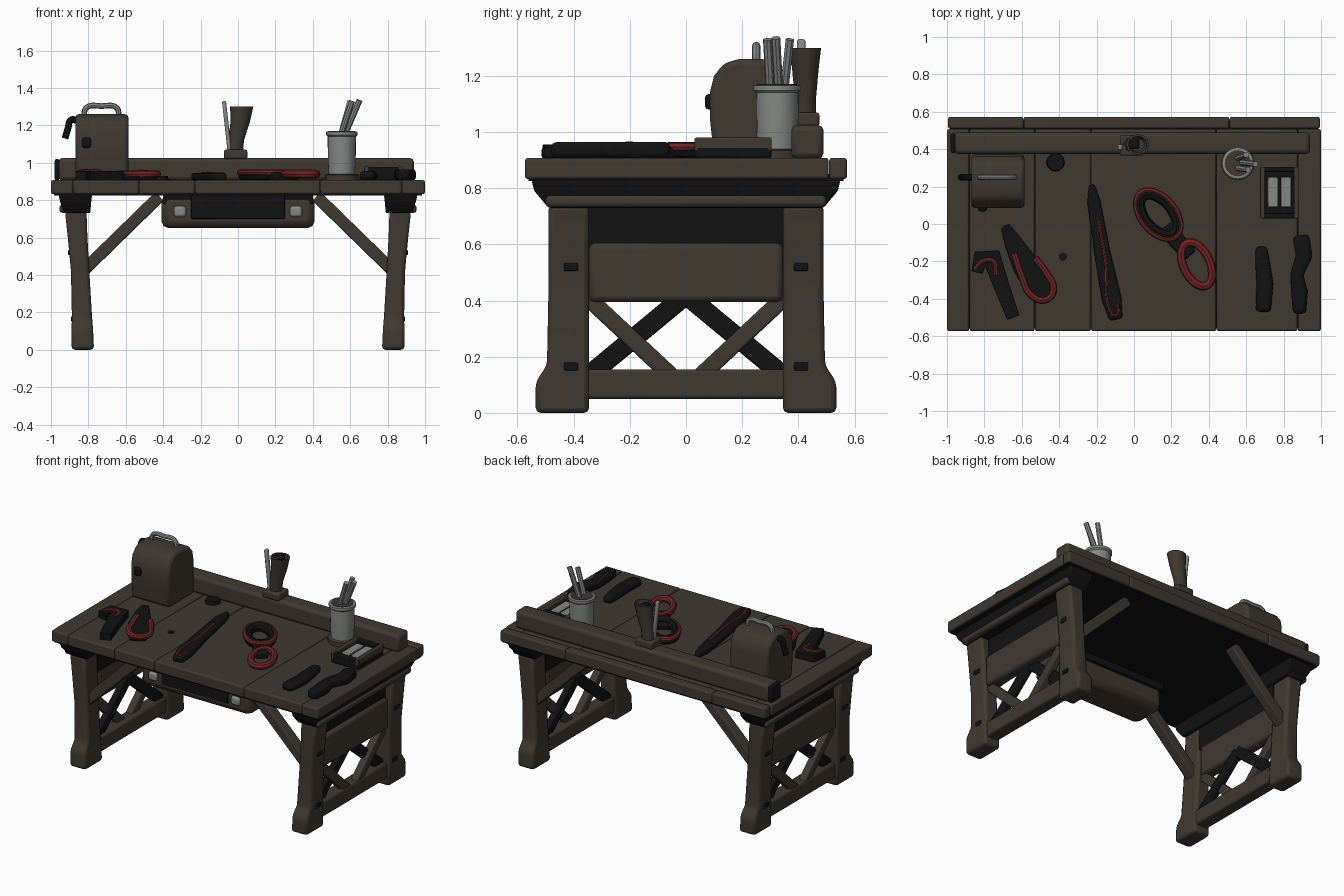
import bpy, bmesh, math
from mathutils import Vector


def material(name, rgb):
    m = bpy.data.materials.new(name)
    m.diffuse_color = (*rgb, 1)
    return m


BROWN = material("dark_wood", (0.052, 0.040, 0.030))
BLACK = material("black", (0.006, 0.006, 0.006))
RED = material("red", (0.17, 0.018, 0.018))
GREY = material("metal_grey", (0.24, 0.25, 0.24))


def finish(name, bm, mat, bevel=0.0, seg=2):
    bmesh.ops.recalc_face_normals(bm, faces=bm.faces[:])
    me = bpy.data.meshes.new(name)
    bm.to_mesh(me)
    bm.free()
    me.materials.append(mat)
    ob = bpy.data.objects.new(name, me)
    bpy.context.collection.objects.link(ob)
    if bevel:
        b = ob.modifiers.new("bevel", 'BEVEL')
        b.width, b.segments, b.limit_method = bevel, seg, 'ANGLE'
    return ob


def loft(name, rings, mat, bevel=0.0, seg=2):
    """Skin a list of equal-length point rings and cap both ends."""
    bm = bmesh.new()
    vs = [[bm.verts.new(p) for p in r] for r in rings]
    n = len(vs[0])
    for a, b in zip(vs, vs[1:]):
        for i in range(n):
            bm.faces.new((a[i], a[(i + 1) % n], b[(i + 1) % n], b[i]))
    bm.faces.new(vs[0])
    bm.faces.new(vs[-1])
    return finish(name, bm, mat, bevel, seg)


def rect(x0, x1, y0, y1, z):
    return [(x0, y0, z), (x1, y0, z), (x1, y1, z), (x0, y1, z)]


def box(name, x0, x1, y0, y1, z0, z1, mat, bevel=0.012):
    return loft(name, [rect(x0, x1, y0, y1, z0), rect(x0, x1, y0, y1, z1)], mat, bevel)


def beam(name, p, q, side, w, h, mat, bevel=0.008):
    """Straight bar from p to q; w is measured along the side direction."""
    p, q, s = Vector(p), Vector(q), Vector(side)
    u = (q - p).normalized().cross(s).normalized()
    ring = [s * w / 2 + u * h / 2, -s * w / 2 + u * h / 2, -s * w / 2 - u * h / 2, s * w / 2 - u * h / 2]
    return loft(name, [[p + r for r in ring], [q + r for r in ring]], mat, bevel)


def lathe(name, profile, mat, x, y, n=24):
    rings = [[(x + r * math.cos(2 * math.pi * i / n), y + r * math.sin(2 * math.pi * i / n), z)
              for i in range(n)] for r, z in profile]
    return loft(name, rings, mat)


def strap(name, pts, z0, z1, mat, bevel=0.012):
    """Flat tool body: centre line of (x, y, width) extruded upward."""
    left, right = [], []
    for i, (x, y, w) in enumerate(pts):
        a, b = pts[max(i - 1, 0)], pts[min(i + 1, len(pts) - 1)]
        d = Vector((b[0] - a[0], b[1] - a[1])).normalized()
        left.append((x - d.y * w / 2, y + d.x * w / 2))
        right.append((x + d.y * w / 2, y - d.x * w / 2))
    outline = left + right[::-1]
    return loft(name, [[(x, y, z) for x, y in outline] for z in (z0, z1)], mat, bevel)


def tube(name, pts, r, mat, cyclic=False):
    cu = bpy.data.curves.new(name, 'CURVE')
    cu.dimensions, cu.bevel_depth, cu.bevel_resolution = '3D', r, 2
    cu.resolution_u, cu.use_fill_caps = 6, True
    sp = cu.splines.new('BEZIER')
    sp.bezier_points.add(len(pts) - 1)
    for bp, p in zip(sp.bezier_points, pts):
        bp.co = p
        bp.handle_left_type = bp.handle_right_type = 'AUTO'
    sp.use_cyclic_u = cyclic
    cu.materials.append(mat)
    ob = bpy.data.objects.new(name, cu)
    bpy.context.collection.objects.link(ob)
    bpy.ops.object.select_all(action='DESELECT')
    bpy.context.view_layer.objects.active = ob
    ob.select_set(True)
    bpy.ops.object.convert(target='MESH')
    return ob


def oval(cx, cy, a, b, deg, z, n=12):
    t = math.radians(deg)
    out = []
    for i in range(n):
        u, v = a * math.cos(2 * math.pi * i / n), b * math.sin(2 * math.pi * i / n)
        out.append((cx + u * math.cos(t) - v * math.sin(t), cy + u * math.sin(t) + v * math.cos(t), z))
    return out


# Tabletop: planks, back strip, dark underside
seams = [-1.0, -0.88, -0.53, -0.23, 0.44, 0.875, 1.0]
for a, b in zip(seams, seams[1:]):
    box("top_plank", a + 0.001, b - 0.001, -0.573, 0.508, 0.832, 0.908, BROWN, 0.01)
for a, b in ((-0.995, -0.59), (-0.59, 0.51), (0.51, 0.995)):
    box("back_strip", a + 0.001, b - 0.001, 0.51, 0.573, 0.832, 0.908, BROWN, 0.01)
box("tabletop_underside", -0.985, 0.985, -0.56, 0.56, 0.825, 0.85, BLACK, 0)
# Raised rail along the back
box("back_rail", -0.96, 0.94, 0.375, 0.49, 0.905, 1.025, BROWN, 0.02)
box("rail_end_cap", -0.98, -0.955, 0.38, 0.485, 0.905, 1.02, BLACK, 0.01)

# Two leg frames
for s in (-1, 1):
    loft("leg_frame_moulding", [rect(s * 0.79, s * 0.93, -0.49, 0.49, 0.73),
                                rect(s * 0.785, s * 0.95, -0.54, 0.54, 0.79),
                                rect(s * 0.78, s * 0.96, -0.55, 0.55, 0.828)], BLACK, 0.008)
    box("leg_frame_beam", *sorted((s * 0.80, s * 0.955)), -0.5, 0.5, 0.732, 0.775, BROWN, 0.015)
    for t in (-1, 1):
        rings = [(0, .77, .89, .535), (.11, .775, .89, .535), (.17, .78, .888, .495),
                 (.42, .795, .893, .49), (.60, .805, .91, .49), (.74, .81, .925, .49)]
        loft("leg", [rect(s * a, s * b, t * 0.345, t * c, z) for z, a, b, c in rings], BROWN, 0.018)
        for z, x in ((0.165, 0.888), (0.52, 0.902)):
            box("leg_bolt", *sorted((s * (x - 0.02), s * (x + 0.006))), t * 0.41 - 0.025, t * 0.41 + 0.025,
                z - 0.014, z + 0.014, BLACK, 0.004)
        # Diagonal knee braces under the top
        beam("knee_brace", (s * 0.83, t * 0.42, 0.42), (s * 0.42, t * 0.42, 0.82), (0, 1, 0), 0.07, 0.065, BROWN)
        # Side lattice
        beam("outer_lattice", (s * 0.845, t * 0.35, 0.41), (s * 0.845, t * 0.05, 0.13), (1, 0, 0), 0.05, 0.06, BROWN)
        beam("inner_lattice", (s * 0.825, t * 0.35, 0.13), (s * 0.825, 0, 0.42), (1, 0, 0), 0.04, 0.07, BLACK)
    box("lower_rail", *sorted((s * 0.785, s * 0.875)), -0.36, 0.36, 0.05, 0.155, BROWN)
    box("side_panel", *sorted((s * 0.81, s * 0.89)), -0.345, 0.345, 0.395, 0.605, BROWN, 0.02)
    box("upper_side_panel", *sorted((s * 0.81, s * 0.865)), -0.35, 0.35, 0.58, 0.74, BLACK, 0)

# Drawer under the front edge
box("drawer", -0.41, 0.41, -0.46, -0.22, 0.65, 0.83, BROWN, 0.04)
box("drawer_recess", -0.25, 0.25, -0.466, -0.44, 0.70, 0.828, BLACK, 0.004)
box("drawer_shadow_panel", -0.40, 0.40, -0.455, -0.2, 0.78, 0.828, BLACK, 0)
for s in (-1, 1):
    box("drawer_knob", s * 0.31 - 0.032, s * 0.31 + 0.032, -0.48, -0.45, 0.71, 0.768, GREY, 0.014)

# Lunch-box shaped tool case
prof = [(0.10, 0.908), (0.085, 1.05), (0.085, 1.14), (0.10, 1.20), (0.135, 1.245), (0.19, 1.26),
        (0.27, 1.26), (0.325, 1.245), (0.36, 1.20), (0.372, 1.14), (0.372, 0.908)]
loft("tool_case", [[(x, y, z) for y, z in prof] for x in (-0.87, -0.585)], BROWN, 0.02)
tube("case_handle", [(-0.825, 0.25, 1.25), (-0.81, 0.25, 1.295), (-0.73, 0.25, 1.303),
                     (-0.65, 0.25, 1.295), (-0.635, 0.25, 1.25)], 0.015, GREY)
box("case_latch", -0.835, -0.785, 0.068, 0.10, 1.08, 1.135, BLACK)
tube("case_side_hook", [(-0.86, 0.25, 1.225), (-0.89, 0.25, 1.23), (-0.91, 0.25, 1.18), (-0.925, 0.25, 1.13)],
     0.018, BLACK)

# Holster standing on the rail
box("holster_base", -0.075, 0.05, 0.365, 0.475, 1.02, 1.07, BROWN, 0.01)
loft("holster", [[(cx + r * math.cos(i * math.pi / 6), 0.425 + r * 0.9 * math.sin(i * math.pi / 6), z)
                  for i in range(12)] for cx, r, z in
                 ((-0.015, 0.042, 1.06), (-0.01, 0.042, 1.12), (0.012, 0.052, 1.22), (0.02, 0.062, 1.30),
                  (0.02, 0.05, 1.30), (0.015, 0.04, 1.25))], BROWN)
box("holster_top_tool", -0.02, 0.03, 0.40, 0.47, 1.25, 1.30, BLACK)
beam("holster_blade", (-0.045, 0.41, 1.06), (-0.075, 0.41, 1.33), (0, 1, 0), 0.03, 0.022, GREY)

# Metal cup with tools
lathe("cup_stand", [(0.09, 0.905), (0.09, 0.935), (0.08, 0.94)], BROWN, 0.555, 0.325)
lathe("cup", [(0.07, 0.935), (0.074, 1.0), (0.076, 1.14), (0.084, 1.148), (0.084, 1.165), (0.072, 1.168)],
      GREY, 0.555, 0.325)
lathe("cup_fill", [(0.07, 1.15), (0.07, 1.171)], BROWN, 0.555, 0.325)
for x, y, tx, ty, tz in ((0.55, 0.30, 0.61, 0.29, 1.33), (0.57, 0.33, 0.65, 0.32, 1.335), (0.55, 0.35, 0.60, 0.37, 1.33)):
    tube("cup_tool", [(x, y, 1.15), ((x + tx) / 2, (y + ty) / 2, 1.24), (tx, ty, tz)], 0.016, GREY)

# Small tray with two metal strips
box("tray", 0.675, 0.88, 0.03, 0.305, 0.905, 0.955, BLACK)
for a, b in ((0.675, 0.70), (0.855, 0.88)):
    box("tray_side", a, b, 0.03, 0.305, 0.93, 0.98, BROWN, 0.006)
for y in (0.03, 0.28):
    box("tray_end", 0.675, 0.88, y, y + 0.025, 0.93, 0.978, BLACK, 0.006)
for x in (0.715, 0.785):
    box("tray_strip", x, x + 0.055, 0.09, 0.25, 0.95, 0.966, GREY, 0.005)

# Hook wrench
strap("hook_wrench", [(-0.84, -0.26, .06), (-0.82, -0.18, .09), (-0.76, -0.18, .11), (-0.73, -0.27, .09),
                      (-0.69, -0.38, .08), (-0.645, -0.50, .07)], 0.905, 0.955, BLACK)
tube("hook_wrench_trim", [(-0.85, -0.24, .95), (-0.81, -0.20, .953), (-0.75, -0.20, .953), (-0.74, -0.27, .95)],
     0.013, RED)
# Pliers
strap("pliers", [(-0.69, -0.01, .05), (-0.64, -0.11, .10), (-0.58, -0.22, .14), (-0.51, -0.33, .15),
                 (-0.47, -0.40, .09)], 0.905, 0.95, BLACK)
tube("pliers_grip", [(-0.64, -0.16, .94), (-0.60, -0.28, .94), (-0.55, -0.38, .94), (-0.47, -0.405, .94),
                     (-0.43, -0.35, .94), (-0.47, -0.26, .94), (-0.53, -0.18, .945)], 0.019, RED)
# Long blade
strap("long_blade", [(-0.225, 0.21, .03), (-0.215, 0.12, .07), (-0.17, -0.15, .085), (-0.12, -0.40, .105),
                     (-0.095, -0.51, .07)], 0.905, 0.945, BLACK)
tube("blade_stripe", [(-0.19, 0.02, .942), (-0.15, -0.22, .942), (-0.135, -0.44, .942), (-0.10, -0.49, .942),
                      (-0.085, -0.42, .942)], 0.009, RED)
# Shears
tube("shears_upper_loop", oval(0.13, 0.05, 0.13, 0.075, -50, 0.935), 0.03, BLACK, True)
tube("shears_upper_trim", oval(0.13, 0.05, 0.15, 0.092, -50, 0.947), 0.016, RED, True)
strap("shears_joint", [(0.17, -0.01, .10), (0.23, -0.09, .09), (0.30, -0.17, .08)], 0.905, 0.95, BLACK)
tube("shears_lower_loop", oval(0.335, -0.215, 0.125, 0.07, -65, 0.94), 0.023, RED, True)
# Two dark hand tools on the right
strap("chisel", [(0.68, -0.12, .06), (0.69, -0.23, .08), (0.70, -0.32, .09), (0.69, -0.47, .08)], 0.905, 0.955, BLACK, 0.02)
strap("file", [(0.89, -0.06, .09), (0.91, -0.17, .09), (0.87, -0.27, .07), (0.885, -0.36, .09), (0.885, -0.48, .07)],
      0.905, 0.965, BLACK, 0.02)
# Small black pieces on the top
lathe("black_stub", [(0.05, 0.905), (0.045, 0.93)], BLACK, -0.42, 0.33, 12)
lathe("peg_hole", [(0.022, 0.905), (0.022, 0.911)], BLACK, -0.38, -0.175, 12)

# Smooth shading with sharp edges kept
bpy.ops.object.select_all(action='SELECT')
bpy.ops.object.shade_smooth_by_angle(angle=math.radians(40))
